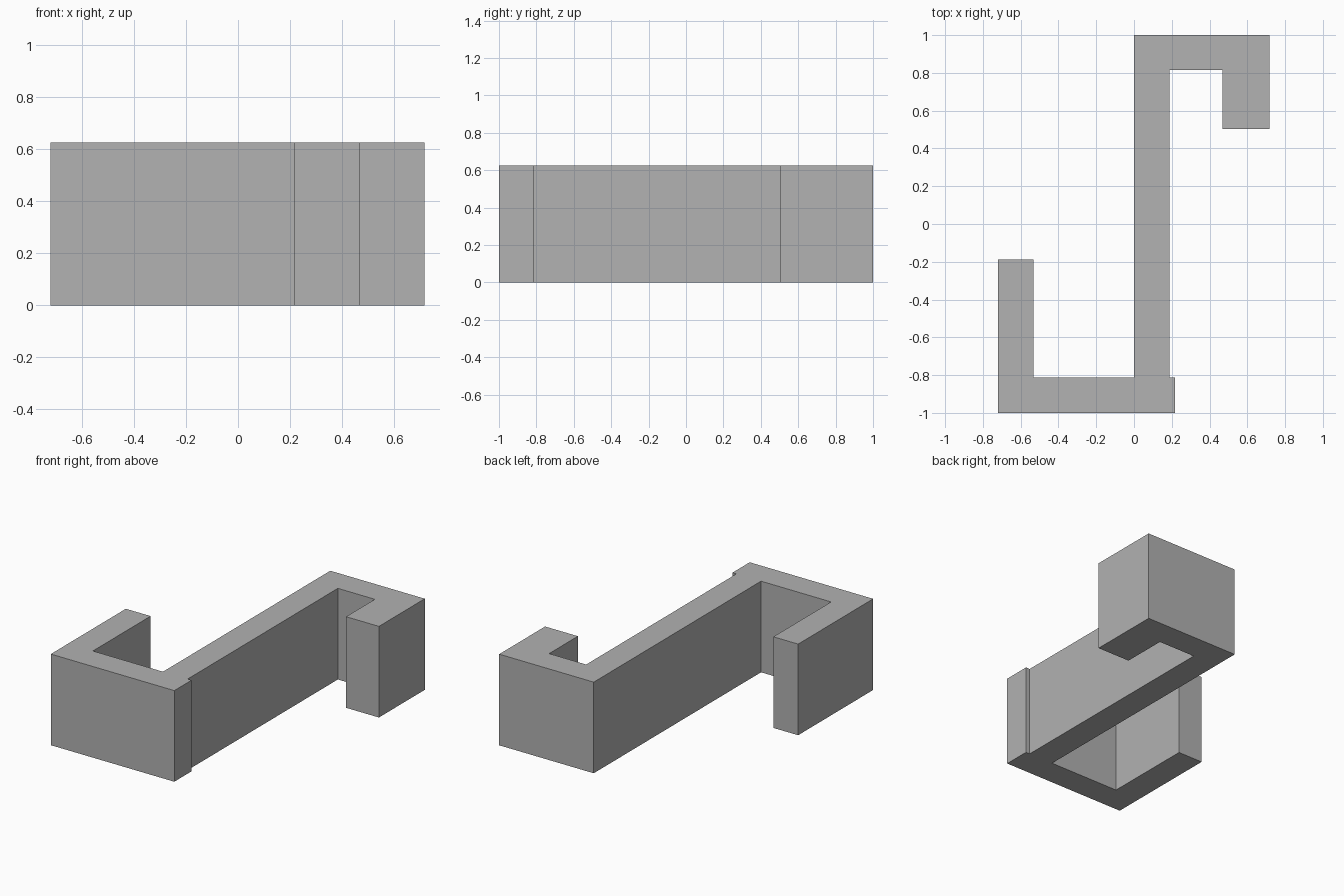
import bpy
import bmesh

cube = bpy.data.objects.get("Cube")
if cube:
    bpy.data.objects.remove(cube, do_unlink=True)

HEIGHT = 0.625

# Single plain grey material
grey = bpy.data.materials.new("plain grey")
grey.use_nodes = True
colour = (0.445, 0.445, 0.445, 1)
grey.diffuse_color = colour
grey.node_tree.nodes["Principled BSDF"].inputs["Base Color"].default_value = colour

# Outline of the double hook, counter-clockwise in plan
outline = [
    (-0.72, -1), (0.217, -1), (0.217, -0.813), (0.187, -0.813),   # base and its lip
    (0.187, 0.815), (0.468, 0.815), (0.468, 0.503), (0.717, 0.503),  # small hook
    (0.717, 1), (0, 1), (0, -0.813),                               # long web
    (-0.532, -0.813), (-0.532, -0.187), (-0.72, -0.187),           # large hook
]


def extrude_profile(name, points, height, material):
    """Extrude a flat outline upward from the ground."""
    bm = bmesh.new()
    face = bm.faces.new([bm.verts.new((x, y, 0)) for x, y in points])
    top = bmesh.ops.extrude_face_region(bm, geom=[face], use_keep_orig=True)
    verts = [g for g in top["geom"] if isinstance(g, bmesh.types.BMVert)]
    bmesh.ops.translate(bm, verts=verts, vec=(0, 0, height))
    bmesh.ops.recalc_face_normals(bm, faces=bm.faces)
    mesh = bpy.data.meshes.new(name)
    bm.to_mesh(mesh)
    bm.free()
    mesh.materials.append(material)
    obj = bpy.data.objects.new(name, mesh)
    bpy.context.collection.objects.link(obj)
    return obj


extrude_profile("double_hook_clip", outline, HEIGHT, grey)
